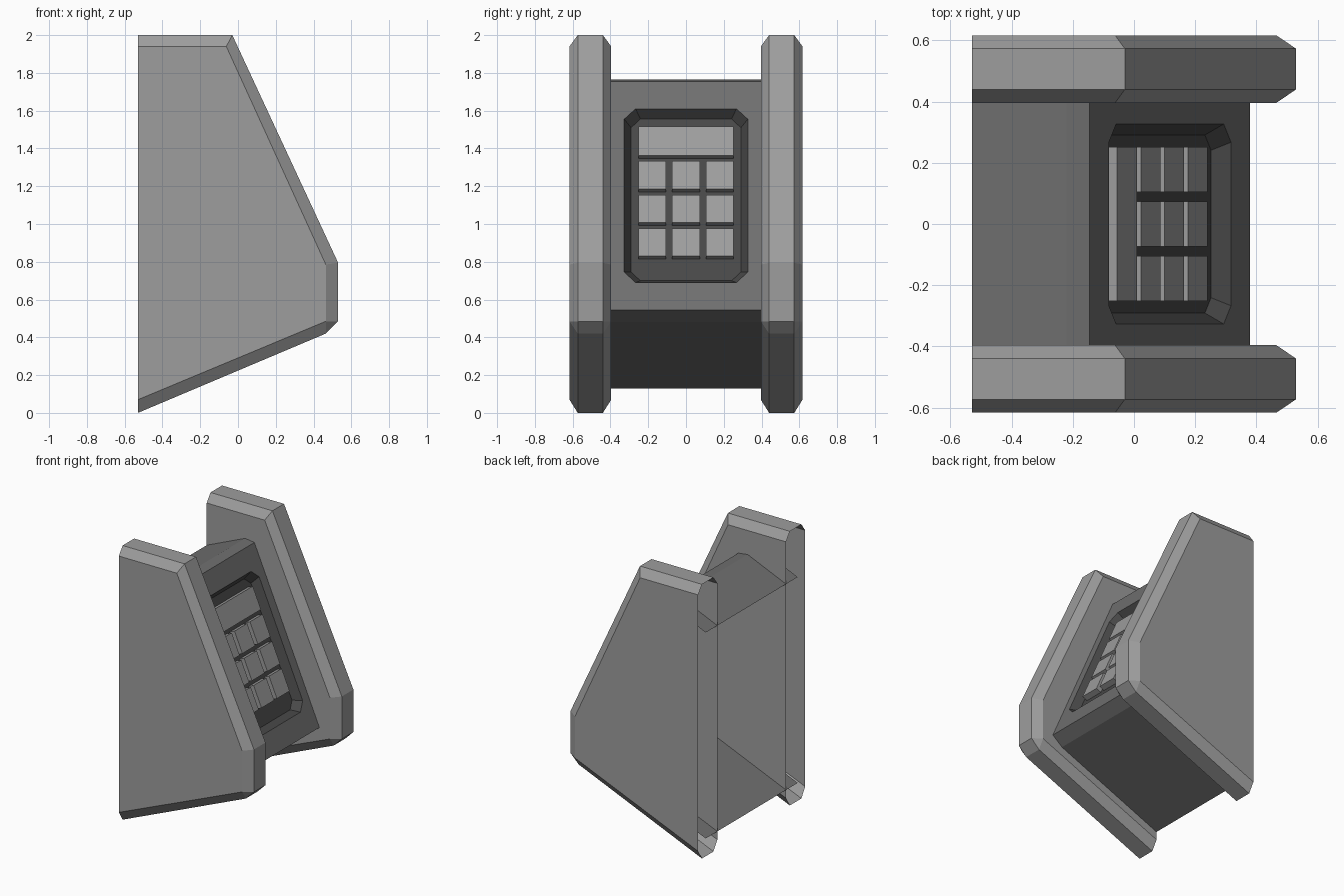
import bpy, bmesh, math

if "Cube" in bpy.data.objects:
    bpy.data.objects.remove(bpy.data.objects["Cube"])


def material(name, v):
    m = bpy.data.materials.new(name)
    m.diffuse_color = (v, v, v, 1)
    m.use_nodes = True
    m.node_tree.nodes["Principled BSDF"].inputs["Base Color"].default_value = m.diffuse_color
    return m


LIGHT = material("light grey", 0.34)
MID = material("mid grey", 0.16)
DARK = material("dark grey", 0.065)


def make(name, bm, mat):
    bmesh.ops.remove_doubles(bm, verts=bm.verts, dist=1e-5)
    bmesh.ops.recalc_face_normals(bm, faces=bm.faces)
    me = bpy.data.meshes.new(name)
    bm.to_mesh(me)
    bm.free()
    me.materials.append(mat)
    ob = bpy.data.objects.new(name, me)
    bpy.context.collection.objects.link(ob)
    return ob


def bridge(bm, a, b, closed=False):
    n = len(a)
    for i in range(n if closed else n - 1):
        j = (i + 1) % n
        vs = [a[i], a[j], b[j], b[i]]
        if (vs[2].co - vs[3].co).length < 1e-6:
            vs.pop()
        bm.faces.new(vs)


# Side panels: chamfered shells, open at the back (x = -0.53)
RIM = [(-.53, 0), (.465, .42), (.53, .485), (.53, .795), (-.03, 2), (-.53, 2)]
CAP = [(-.53, .07), (.465, .485), (.465, .485), (.465, .785), (-.062, 1.94), (-.53, 1.94)]
for side, name in ((-1, "front_side_panel"), (1, "rear_side_panel")):
    bm = bmesh.new()
    rings = [[bm.verts.new((x, side * y, z)) for x, z in pts]
             for pts, y in ((CAP, .396), (RIM, .44), (RIM, .573), (CAP, .617))]
    bridge(bm, rings[1], rings[0])
    bridge(bm, rings[1], rings[2])
    bridge(bm, rings[2], rings[3])
    for r in (rings[0], rings[3]):
        bm.faces.new([r[0], r[1], r[3], r[4], r[5]])
    make(name, bm, LIGHT)

# Sloped front plane: s runs up the slope, d is depth behind it
X0, Z0, X1, Z1 = .38, .545, -.145, 1.755
L = math.hypot(X1 - X0, Z1 - Z0)
UX, UZ = (X1 - X0) / L, (Z1 - Z0) / L


def on_slope(y, s, d=0.0):
    return (X0 + UX * s - UZ * d, y, Z0 + UZ * s + UX * d)


def octagon(w, s0, s1, c, d):
    pts = [(-w, s0 + c), (-w + c, s0), (w - c, s0), (w, s0 + c),
           (w, s1 - c), (w - c, s1), (-w + c, s1), (-w, s1 - c)]
    return [on_slope(y, s, d) for y, s in pts]


OPENING = octagon(.327, .158, 1.161, .06, 0)
FLOOR = octagon(.291, .193, 1.126, .05, .056)

# Central body: open-backed strip with an octagonal opening in its slope
W = .53
bm = bmesh.new()
for chain in ([(-.53, .13), (.30, .48), (X0, Z0)],
              [(X1, Z1), (-.22, 1.765), (-.53, 1.632)]):
    bridge(bm, *[[bm.verts.new((x, y, z)) for x, z in chain] for y in (-W, W)])
corner = [bm.verts.new(on_slope(y, s)) for y, s in ((-W, 0), (W, 0), (W, L), (-W, L))]
hole = [bm.verts.new(p) for p in OPENING]
for k in range(4):
    a, b = hole[2 * k], hole[2 * k + 1]
    bm.faces.new([corner[k], b, a])
    bm.faces.new([corner[k], corner[(k + 1) % 4], hole[(2 * k + 2) % 8], b])
make("body", bm, MID)

# Recessed tray for the keys
bm = bmesh.new()
top = [bm.verts.new(p) for p in OPENING]
low = [bm.verts.new(p) for p in FLOOR]
bridge(bm, top, low, True)
bm.faces.new(low)
make("key_recess", bm, DARK)


# Display and keys: blocks standing on the recess floor
def block(name, y0, y1, s0, s1):
    bm = bmesh.new()
    rect = ((y0, s0), (y1, s0), (y1, s1), (y0, s1))
    lo, hi = [[bm.verts.new(on_slope(y, s, d)) for y, s in rect] for d in (.056, .014)]
    bridge(bm, lo, hi, True)
    bm.faces.new(lo)
    bm.faces.new(hi)
    make(name, bm, LIGHT)


for row in range(3):
    for col in range(3):
        yc, s = (col - 1) * .178, .317 + row * .1937
        block(f"key_{row}_{col}", yc - .073, yc + .073, s, s + .16)
block("display", -.251, .251, .898, 1.064)
